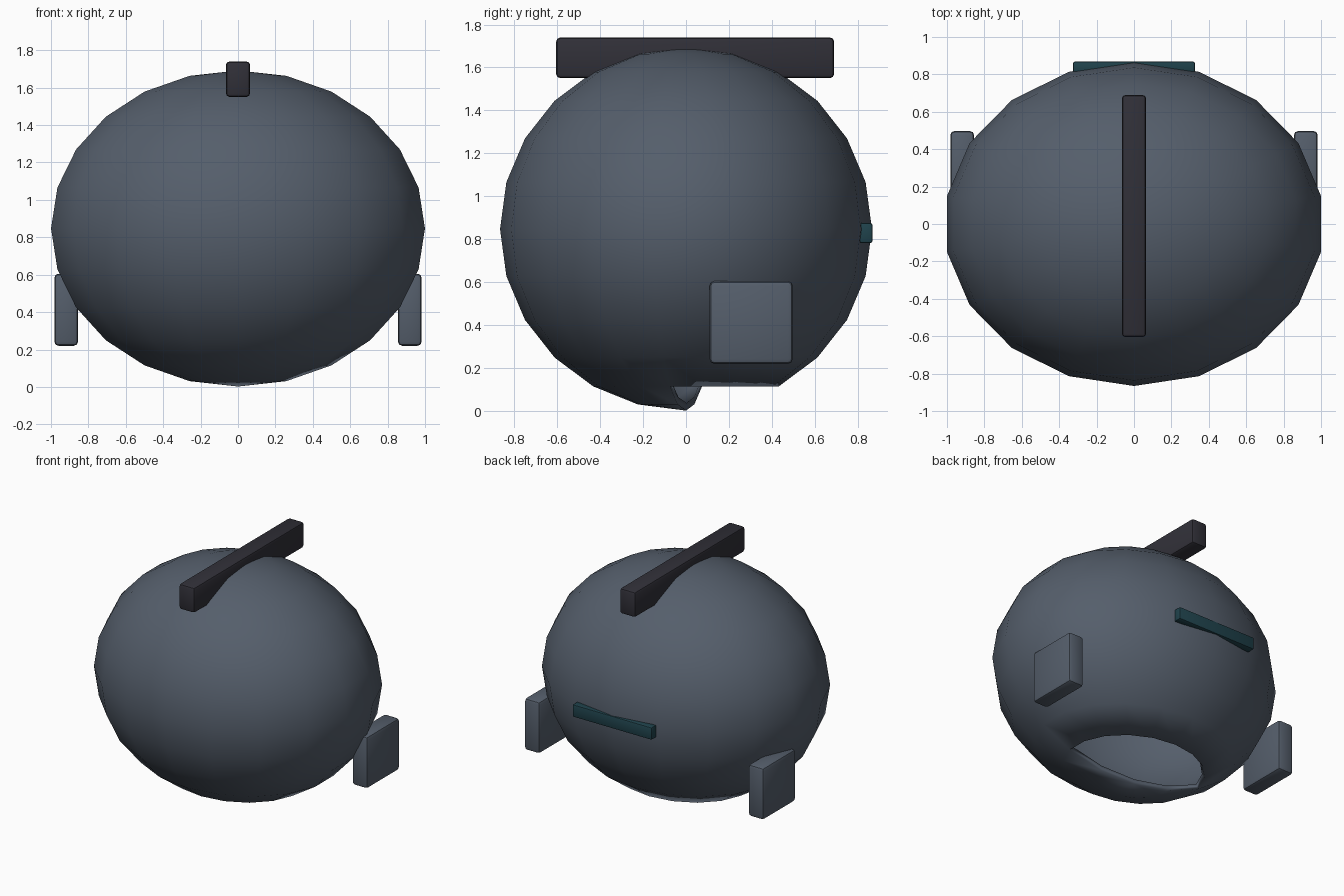
import bpy, bmesh, math
from mathutils import Matrix

if "Cube" in bpy.data.objects:
    bpy.data.objects.remove(bpy.data.objects["Cube"])


def material(name, color):
    m = bpy.data.materials.new(name)
    m.diffuse_color = (*color, 1)
    m.use_nodes = True
    m.node_tree.nodes["Principled BSDF"].inputs["Base Color"].default_value = m.diffuse_color
    return m


slate = material("slate_grey", (0.09, 0.112, 0.147))
charcoal = material("charcoal", (0.030, 0.029, 0.039))
teal = material("dark_teal", (0.014, 0.055, 0.072))


def add_object(name, bm, mat):
    mesh = bpy.data.meshes.new(name)
    bm.to_mesh(mesh)
    bm.free()
    mesh.materials.append(mat)
    ob = bpy.data.objects.new(name, mesh)
    bpy.context.collection.objects.link(ob)
    return ob


def smooth(ob, angle):
    bpy.ops.object.select_all(action='DESELECT')
    ob.select_set(True)
    bpy.context.view_layer.objects.active = ob
    bpy.ops.object.shade_smooth_by_angle(angle=math.radians(angle))


def block(name, lo, hi, bevel, mat):
    """Box between two corners with rounded edges."""
    size = [b - a for a, b in zip(lo, hi)]
    mid = [(a + b) / 2 for a, b in zip(lo, hi)]
    bm = bmesh.new()
    bmesh.ops.create_cube(bm, size=1, matrix=Matrix.Translation(mid) @ Matrix.Diagonal((*size, 1)))
    bmesh.ops.bevel(bm, geom=bm.edges[:], offset=bevel, segments=2, profile=0.5, affect='EDGES')
    ob = add_object(name, bm, mat)
    smooth(ob, 30)
    return ob


# Rounded shell, open underneath towards the back
bm = bmesh.new()
bmesh.ops.create_uvsphere(bm, u_segments=18, v_segments=12, radius=1)
bmesh.ops.transform(bm, verts=bm.verts[:],
                    matrix=Matrix.Translation((0, 0, 0.847)) @ Matrix.Diagonal((1.015, 0.866, 0.845, 1)))
opening = []
for f in bm.faces:
    c = f.calc_center_median()
    if c.z < 0.11 and c.y > -0.05 * c.x:
        opening.append(f)
bmesh.ops.delete(bm, geom=opening, context='FACES')
shell = add_object("shell", bm, slate)
thick = shell.modifiers.new("thickness", 'SOLIDIFY')
thick.thickness = 0.035
thick.offset = -1
smooth(shell, 40)

# Ridge along the top
block("crest", (-0.065, -0.605, 1.55), (0.065, 0.69, 1.74), 0.02, charcoal)

# Cheek plates on both sides
for side, name in ((1, "right"), (-1, "left")):
    xs = sorted((side * 0.855, side * 0.982))
    block(name + "_side_plate", (xs[0], 0.11, 0.22), (xs[1], 0.497, 0.605), 0.022, slate)

# Narrow bar across the back
block("back_bar", (-0.325, 0.808, 0.783), (0.325, 0.868, 0.875), 0.009, teal)
